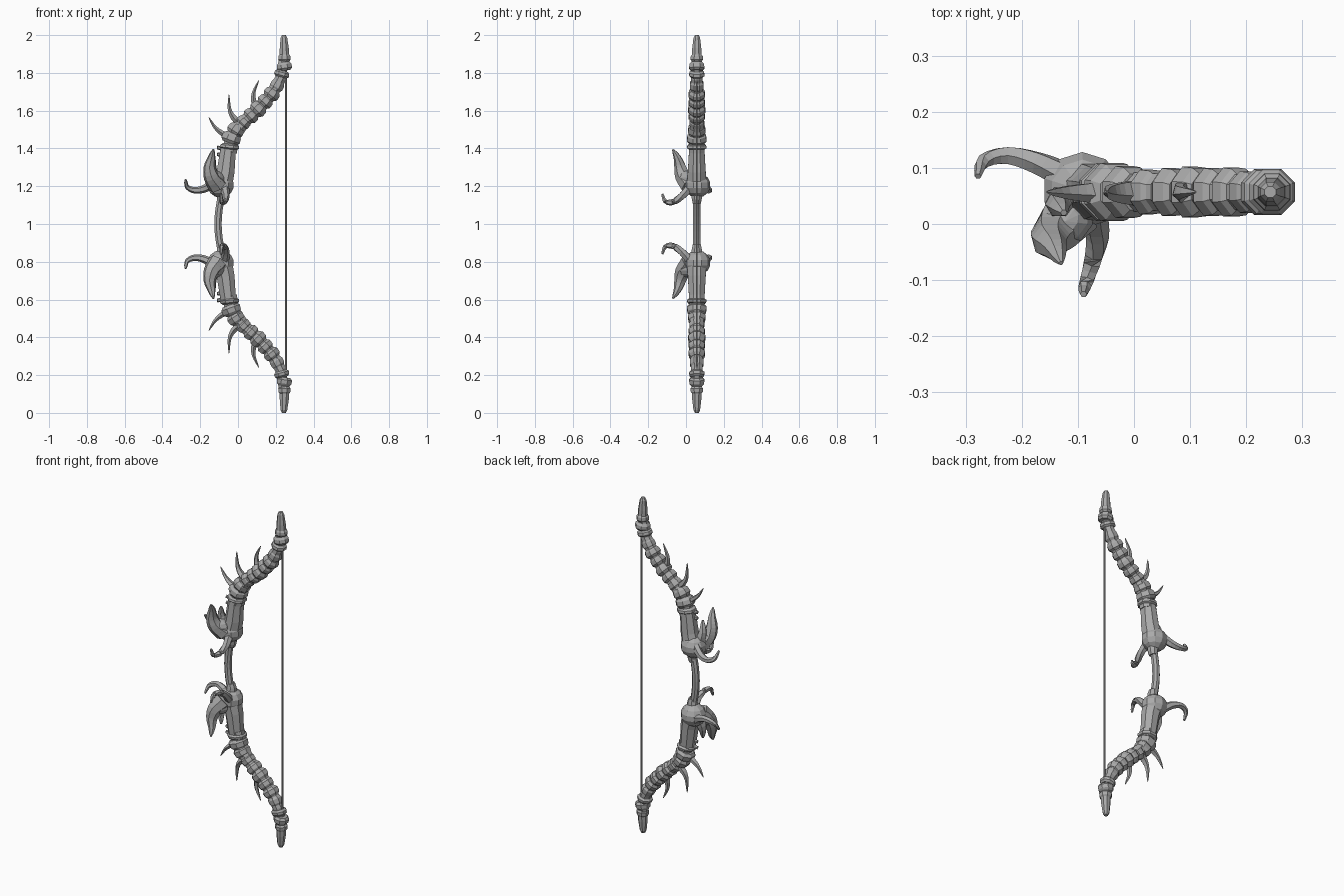
import bpy, bmesh, math
from mathutils import Vector, Matrix

if "Cube" in bpy.data.objects:
    bpy.data.objects.remove(bpy.data.objects["Cube"])

bone = bpy.data.materials.new("bone_grey")
bone.use_nodes = True
GREY = (0.4, 0.4, 0.4, 1)
bone.diffuse_color = GREY
bone.node_tree.nodes["Principled BSDF"].inputs["Base Color"].default_value = GREY

DEPTH = 0.057   # y of the bow's plane


def finish(name, bm, side=1):
    """Reflect the part about mid height for the lower limb, then store it."""
    if side < 0:
        bmesh.ops.transform(bm, matrix=Matrix.Translation((0, 0, 2)) @ Matrix.Scale(-1, 4, (0, 0, 1)), verts=bm.verts)
    bmesh.ops.recalc_face_normals(bm, faces=bm.faces)
    mesh = bpy.data.meshes.new(name)
    bm.to_mesh(mesh)
    bm.free()
    mesh.materials.append(bone)
    bpy.context.collection.objects.link(bpy.data.objects.new(name, mesh))


def tube(name, points, radii, sides=8, side=1, flat=1.0):
    """Capped low-poly tube through points, with one radius at each."""
    pts = [Vector(p) for p in points]
    bm = bmesh.new()
    rings = []
    for i, p in enumerate(pts):
        t = (pts[min(i + 1, len(pts) - 1)] - pts[max(i - 1, 0)]).normalized()
        ref = Vector((0, 1, 0)) if abs(t.y) < 0.9 else Vector((1, 0, 0))
        u = (ref - t * ref.dot(t)).normalized()
        v = t.cross(u)
        ring = []
        for k in range(sides):
            a = 2 * math.pi * (k + 0.5) / sides
            ring.append(bm.verts.new(p + radii[i] * (u * math.cos(a) + v * math.sin(a) * flat)))
        rings.append(ring)
    for a, b in zip(rings, rings[1:]):
        for k in range(sides):
            n = (k + 1) % sides
            bm.faces.new((a[k], a[n], b[n], b[k]))
    bm.faces.new(rings[0])
    bm.faces.new(rings[-1])
    finish(name, bm, side)


def smooth_path(points, steps=3):
    """Catmull-Rom refinement of a short list of points."""
    p = [Vector(q) for q in points]
    p = [2 * p[0] - p[1]] + p + [2 * p[-1] - p[-2]]
    out = []
    for a, b, c, d in zip(p, p[1:], p[2:], p[3:]):
        for s in range(steps):
            t = s / steps
            out.append(0.5 * (2 * b + (c - a) * t + (2 * a - 5 * b + 4 * c - d) * t**2
                              + (3 * b - a - 3 * c + d) * t**3))
    return out + [p[-2]]


def horn(name, points, base, tip, side, sides=6, flat=1.0):
    path = smooth_path(points)
    n = len(path) - 1
    tube(name, path, [tip + (base - tip) * (1 - i / n) ** 0.75 for i in range(n + 1)], sides, side, flat)


def bead(name, x, z, angle, radius, length, side):
    """One vertebra: a bevelled drum leaning by angle from vertical towards +x."""
    d = Vector((math.sin(angle), 0, math.cos(angle))) * length / 2
    c = Vector((x, DEPTH, z))
    tube(name, [c - d, c - d * 0.45, c + d * 0.45, c + d],
         [radius * 0.76, radius, radius * 0.95, radius * 0.7], 8, side)


def ball(name, centre, size, side, tilt=0):
    bm = bmesh.new()
    bmesh.ops.create_uvsphere(bm, u_segments=10, v_segments=7, radius=1)
    m = Matrix.Translation(centre) @ Matrix.Rotation(tilt, 4, 'Z') @ Matrix.Diagonal((*size, 1))
    bmesh.ops.transform(bm, matrix=m, verts=bm.verts)
    finish(name, bm, side)


# Vertebrae: x, z, lean in degrees, radius, length
VERTEBRAE = [
    (-0.045, 1.41, 5, 0.056, 0.03), (-0.035, 1.455, 20, 0.056, 0.055),
    (-0.01, 1.50, 32, 0.05, 0.055), (0.03, 1.54, 45, 0.043, 0.05),
    (0.07, 1.575, 48, 0.046, 0.05), (0.108, 1.61, 45, 0.049, 0.055),
    (0.145, 1.65, 42, 0.046, 0.05), (0.18, 1.69, 38, 0.047, 0.05),
    (0.208, 1.735, 28, 0.04, 0.055), (0.232, 1.795, 15, 0.044, 0.035),
    (0.245, 1.835, -8, 0.044, 0.045), (0.246, 1.88, 0, 0.036, 0.04),
]

for side, half in ((1, "upper"), (-1, "lower")):
    # Limb core and fluted column
    core = [(-0.045, DEPTH, 1.38), (-0.03, DEPTH, 1.46), (0.03, DEPTH, 1.54), (0.11, DEPTH, 1.61),
            (0.18, DEPTH, 1.69), (0.225, DEPTH, 1.77), (0.245, DEPTH, 1.88)]
    tube(half + "_limb_core", core, [0.042, 0.042, 0.036, 0.036, 0.035, 0.032, 0.028], 8, side)
    tube(half + "_limb_column", [(-0.085, DEPTH, 1.2), (-0.065, DEPTH, 1.28), (-0.05, DEPTH, 1.41)],
         [0.058, 0.051, 0.043], 8, side)
    for i, (x, z, lean, r, length) in enumerate(VERTEBRAE):
        bead(f"{half}_vertebra_{i + 1}", x, z, math.radians(lean), r, length, side)
    tube(half + "_limb_tip", [(0.246, DEPTH, 1.87), (0.245, DEPTH, 1.93), (0.243, DEPTH, 1.985), (0.243, DEPTH, 2.0)],
         [0.029, 0.026, 0.019, 0.011], 8, side)

    # Curved spines along the outer edge
    spines = [[(-0.035, 1.46), (-0.075, 1.475), (-0.12, 1.51), (-0.155, 1.565)],
              [(0.015, 1.53), (-0.025, 1.565), (-0.045, 1.61), (-0.048, 1.685)],
              [(0.11, 1.61), (0.085, 1.645), (0.083, 1.695), (0.11, 1.76)]]
    for i, pts in enumerate(spines):
        horn(f"{half}_spine_{i + 1}", [(x, DEPTH, z) for x, z in pts], 0.026, 0.002, side, 5, 0.8)

    # Skull: round cranium, brow and long beak
    ball(half + "_cranium", (-0.092, 0.06, 1.205), (0.073, 0.07, 0.066), side)
    ball(half + "_brow", (-0.122, 0.005, 1.235), (0.058, 0.045, 0.047), side, math.radians(40))
    horn(half + "_beak", [(-0.11, 0.02, 1.205), (-0.14, -0.015, 1.25), (-0.15, -0.03, 1.3),
                          (-0.14, -0.045, 1.35), (-0.13, -0.07, 1.395)], 0.052, 0.004, side, 7)
    horn(half + "_jaw", [(-0.12, 0.04, 1.23), (-0.135, 0.035, 1.29), (-0.125, 0.02, 1.35)], 0.035, 0.006, side)
    # Skull horns
    horn(half + "_outer_horn", [(-0.12, 0.085, 1.225), (-0.17, 0.108, 1.19), (-0.225, 0.122, 1.178),
                                (-0.268, 0.112, 1.195), (-0.278, 0.085, 1.235)], 0.025, 0.006, side)
    horn(half + "_front_horn", [(-0.07, 0.02, 1.19), (-0.065, -0.025, 1.145), (-0.075, -0.07, 1.116),
                                (-0.087, -0.11, 1.12), (-0.09, -0.125, 1.16)], 0.024, 0.006, side)
    # Socket where the grip enters the skull, and pegs beside the column
    tube(half + "_grip_socket", [(-0.085, DEPTH, 1.17), (-0.083, DEPTH, 1.13), (-0.086, DEPTH, 1.11)],
         [0.035, 0.028, 0.023], 8, side)
    for i, z in enumerate((1.36, 1.395)):
        tube(f"{half}_peg_{i + 1}", [(-0.06, DEPTH, z), (-0.11, DEPTH - 0.01, z + 0.01)], [0.014, 0.01], 6, side)

# Grip and string
tube("grip", smooth_path([(-0.085, DEPTH, 0.84), (-0.1, DEPTH, 0.92), (-0.106, DEPTH, 1.0),
                          (-0.1, DEPTH, 1.08), (-0.085, DEPTH, 1.16)], 2), [0.021] * 9, 8)
tube("bow_string", [(0.254, DEPTH, 0.2), (0.254, DEPTH, 1.8)], [0.006, 0.006], 6)
